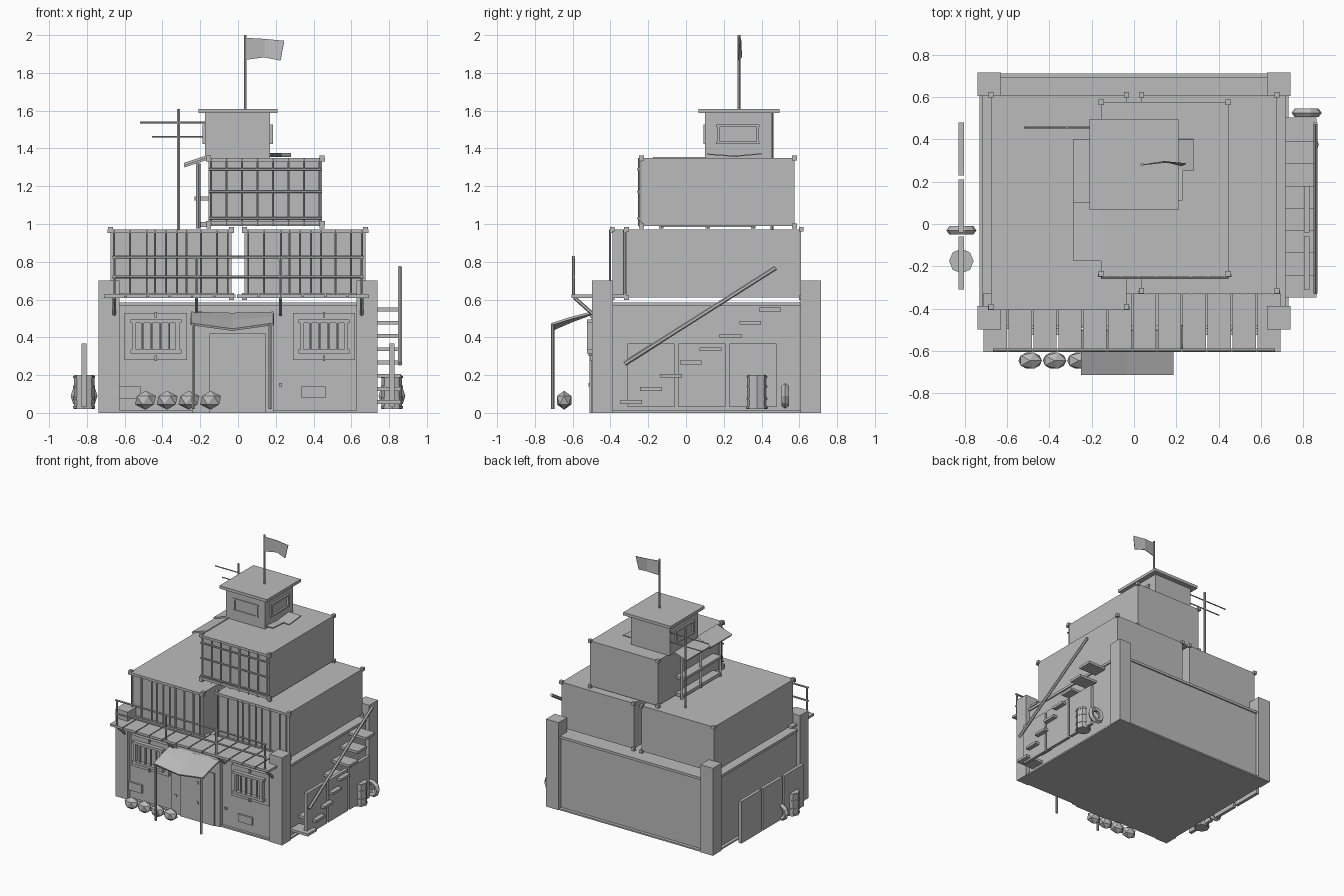
import bpy
import bmesh
import math
from mathutils import Vector

old = bpy.data.objects.get("Cube")
if old:
    bpy.data.objects.remove(old, do_unlink=True)

GREY = (0.5, 0.5, 0.5, 1.0)
grey = bpy.data.materials.new("plain grey")
grey.use_nodes = True
grey.diffuse_color = GREY
grey.node_tree.nodes["Principled BSDF"].inputs["Base Color"].default_value = GREY


def finish(name, bm):
    mesh = bpy.data.meshes.new(name)
    bmesh.ops.recalc_face_normals(bm, faces=bm.faces)
    bm.to_mesh(mesh)
    bm.free()
    mesh.materials.append(grey)
    obj = bpy.data.objects.new(name, mesh)
    bpy.context.scene.collection.objects.link(obj)
    return obj


def box(name, xs, ys, zs):
    bm = bmesh.new()
    bmesh.ops.create_cube(bm, size=1)
    for v in bm.verts:
        v.co = [(a + b) / 2 + c * (b - a) for (a, b), c in zip((xs, ys, zs), v.co)]
    return finish(name, bm)


def block(name, center, size):
    return box(name, *[(c - s / 2, c + s / 2) for c, s in zip(center, size)])


def rod(name, start, end, radius=0.008, sides=6):
    a, b = Vector(start), Vector(end)
    bm = bmesh.new()
    bmesh.ops.create_cone(bm, cap_ends=True, segments=sides, radius1=radius,
                          radius2=radius, depth=(b - a).length)
    obj = finish(name, bm)
    obj.location = (a + b) / 2
    obj.rotation_mode = "QUATERNION"
    obj.rotation_quaternion = (b - a).to_track_quat("Z", "Y")
    return obj


def sheet(name, rows, thickness=0.006):
    """Thin panel through rows of points."""
    bm = bmesh.new()
    grid = [[bm.verts.new(p) for p in row] for row in rows]
    for low, high in zip(grid, grid[1:]):
        for i in range(len(low) - 1):
            bm.faces.new((low[i], low[i + 1], high[i + 1], high[i]))
    obj = finish(name, bm)
    solid = obj.modifiers.new("thickness", "SOLIDIFY")
    solid.thickness = thickness
    solid.offset = 0


def frame(name, xs, y, zs, bar, depth):
    """Rectangular frame facing the front."""
    ys = (y - depth, y)
    for z in zs:
        box(name + "_rail", (xs[0] - bar, xs[1] + bar), ys, (z - bar / 2, z + bar / 2))
    for x in xs:
        box(name + "_stile", (x - bar / 2, x + bar / 2), ys, zs)


def container(name, xs, ys, zs, bars, rails=()):
    """Shipping container with corner castings and a barred front."""
    box(name, xs, ys, zs)
    for x in xs:
        for y in ys:
            for z in zs:
                block(name + "_corner", (x, y, z), (0.025, 0.025, 0.025))
    front = ys[0]
    for z in (zs[0] + 0.015, zs[1] - 0.01):
        box(name + "_beam", (xs[0] - 0.015, xs[1] + 0.015), (front - 0.015, front), (z - 0.01, z + 0.01))
    for t in bars:
        x = xs[0] + t * (xs[1] - xs[0])
        rod(name + "_bar", (x, front - 0.012, zs[0]), (x, front - 0.012, zs[1]), 0.006)
    for z in rails:
        rod(name + "_rail", (xs[0], front - 0.018, z), (xs[1], front - 0.018, z), 0.007)


# Ground floor walls, coping and corner pillars
box("foundation", (-0.73, 0.73), (-0.49, 0.71), (0, 0.012))
box("ground_floor", (-0.705, 0.705), (-0.47, 0.685), (0, 0.57))
box("coping", (-0.715, 0.715), (-0.48, 0.695), (0.565, 0.585))
for x in (-0.683, 0.683):
    for y in (-0.442, 0.66):
        block("pillar", (x, y, 0.35), (0.11, 0.11, 0.7))

# Entrance
box("door_surround", (-0.24, 0.19), (-0.5, -0.46), (0, 0.53))
box("door", (-0.15, 0.145), (-0.51, -0.49), (0, 0.42))
for z in (0.15, 0.31):
    block("door_rivet", (0, -0.512, z), (0.018, 0.01, 0.018))
for x in (-0.64, -0.2, 0.225, 0.64):
    for z in (0.15, 0.53):
        block("wall_rivet", (x, -0.5 if x == -0.2 else -0.475, z), (0.018, 0.015, 0.018))

# Barred windows and patch plates
for x in (-0.435, 0.455):
    block("window_plate", (x, -0.48, 0.405), (0.33, 0.03, 0.25))
    frame("window_frame", (x - 0.115, x + 0.115), -0.49, (0.325, 0.485), 0.02, 0.035)
    for i in range(4):
        bx = x - 0.07 + i * 0.047
        rod("window_bar", (bx, -0.515, 0.325), (bx, -0.515, 0.485), 0.006)
    for z in (0.29, 0.52):
        block("window_hinge", (x, -0.5, z), (0.012, 0.015, 0.03))
block("patch_left", (-0.57, -0.475, 0.107), (0.115, 0.02, 0.065))
block("patch_right", (0.4, -0.475, 0.11), (0.125, 0.02, 0.06))

# Sagging awning with poles
sheet("awning", [[(x, -0.5, 0.53 - sag * 0.2), (x, -0.6, 0.505 - sag * 0.6), (x, -0.71, 0.47 - sag)]
                 for x, sag in ((-0.25, 0), (-0.03, 0.03), (0.187, 0))], 0.012)
for x in (-0.235, 0.17):
    rod("awning_pole", (x, -0.705, 0.02), (x, -0.705, 0.47), 0.009)

# Sandbags
for i in range(4):
    bm = bmesh.new()
    bmesh.ops.create_icosphere(bm, subdivisions=1, radius=1)
    bag = finish("sandbag", bm)
    bag.scale = (0.062, 0.045, 0.05)
    bag.location = (-0.49 + i * 0.115, -0.645, 0.067)

# Balcony planks, braces and railing
for i in range(12):
    x = -0.655 + i * 0.1175
    block("balcony_plank", (x, -0.465, 0.618), (0.11, 0.28, 0.018))
for x in (-0.655, -0.22, 0.225, 0.655):
    rod("balcony_brace", (x, -0.59, 0.61), (x, -0.49, 0.52), 0.01)
    rod("railing_post", (x, -0.595, 0.61), (x, -0.595, 0.83))
for z in (0.72, 0.825):
    rod("railing", (-0.665, -0.595, z), (0.665, -0.595, z))

# Container storeys
SPACING = (0.03, 0.16, 0.3, 0.37, 0.46, 0.55, 0.63, 0.75, 0.88, 0.97)
STOREY = (0.61, 0.972)
container("left_container", (-0.675, -0.035), (-0.39, 0.61), STOREY, SPACING)
container("right_container", (0.035, 0.675), (-0.315, 0.61), STOREY, SPACING)
container("upper_container", (-0.155, 0.445), (-0.235, 0.575), (0.99, 1.35),
          [0.02 + i * 0.137 for i in range(8)], (1.03, 1.17, 1.29))

# Lookout cabin with framed windows
box("lookout", (-0.175, 0.17), (0.1, 0.455), (1.35, 1.59))
box("lookout_roof", (-0.21, 0.21), (0.065, 0.495), (1.587, 1.61))
frame("lookout_front_window", (-0.1, 0.1), 0.1, (1.43, 1.52), 0.012, 0.007)
for x in (-0.178, 0.173):
    for z in (1.43, 1.52):
        block("lookout_window_rail", (x, 0.275, z), (0.022, 0.23, 0.014))
    for y in (0.17, 0.38):
        block("lookout_window_stile", (x, y, 1.475), (0.022, 0.014, 0.09))

# Side stall with lean-to canopy, counter and posts
for y0, y1, lift in ((-0.175, 0.11, 0), (0.1, 0.4, 0.012)):
    sheet("stall_canopy", [[(x, y0, z + lift), (x, y1, z + lift)]
                           for x, z in ((-0.15, 1.35), (-0.285, 1.305))], 0.012)
box("stall_counter", (-0.23, -0.155), (-0.12, 0.35), (1.125, 1.145))
box("stall_sill", (-0.22, -0.155), (-0.12, 0.35), (0.985, 1.01))
for y in (-0.13, 0.115, 0.355):
    rod("stall_post", (-0.21, y, 0.975), (-0.21, y, 1.32), 0.012, 4)

# Loose sheets on the upper roof
sheet("loose_sheet_back", [[(x, 0.25, 1.358), (x, 0.4, 1.372)] for x in (0.12, 0.28)])
sheet("loose_sheet_front", [[(x, 0.11, 1.37), (x, 0.27, 1.358)] for x in (0.1, 0.23)])

# Antenna, flagpole and flag
rod("antenna_mast", (-0.315, 0.455, 0.972), (-0.315, 0.455, 1.61))
rod("antenna_upper_arm", (-0.52, 0.455, 1.537), (-0.17, 0.455, 1.537), 0.005)
rod("antenna_lower_arm", (-0.455, 0.455, 1.462), (-0.17, 0.455, 1.462), 0.005)
rod("flagpole", (0.038, 0.28, 1.6), (0.038, 0.28, 2))
sheet("flag", [[(0.045, 0.28, 1.87), (0.14, 0.295, 1.882), (0.225, 0.275, 1.865)],
               [(0.045, 0.28, 1.985), (0.14, 0.29, 1.98), (0.245, 0.285, 1.97)]], 0.004)

# Side staircase and handrail
for i in range(8):
    block("stair_tread", (0.782, -0.29 + i * 0.105, 0.057 + i * 0.07), (0.16, 0.115, 0.02))
rod("stair_handrail", (0.857, -0.325, 0.26), (0.857, 0.475, 0.768), 0.012)

# Sheet fences, barrels and tyres along both sides
for side, barrel_y, tyre_y in ((-1, -0.175, -0.03), (1, 0.375, 0.525)):
    x = side * 0.815
    for i in range(3):
        block("fence_panel", (x, -0.185 + i * 0.27, 0.2), (0.025, 0.25, 0.335))
    rod("barrel", (x, barrel_y, 0.02), (x, barrel_y, 0.2), 0.054, 8)
    for z in (0.03, 0.075, 0.14, 0.19):
        rod("barrel_hoop", (x, barrel_y, z - 0.006), (x, barrel_y, z + 0.006), 0.058, 8)
    bpy.ops.mesh.primitive_torus_add(location=(x, tyre_y, 0.09), rotation=(math.pi / 2, 0, 0),
                                     major_segments=10, minor_segments=5,
                                     major_radius=0.05, minor_radius=0.021)
    tyre = bpy.context.object
    tyre.name = "tyre"
    tyre.data.materials.append(grey)
